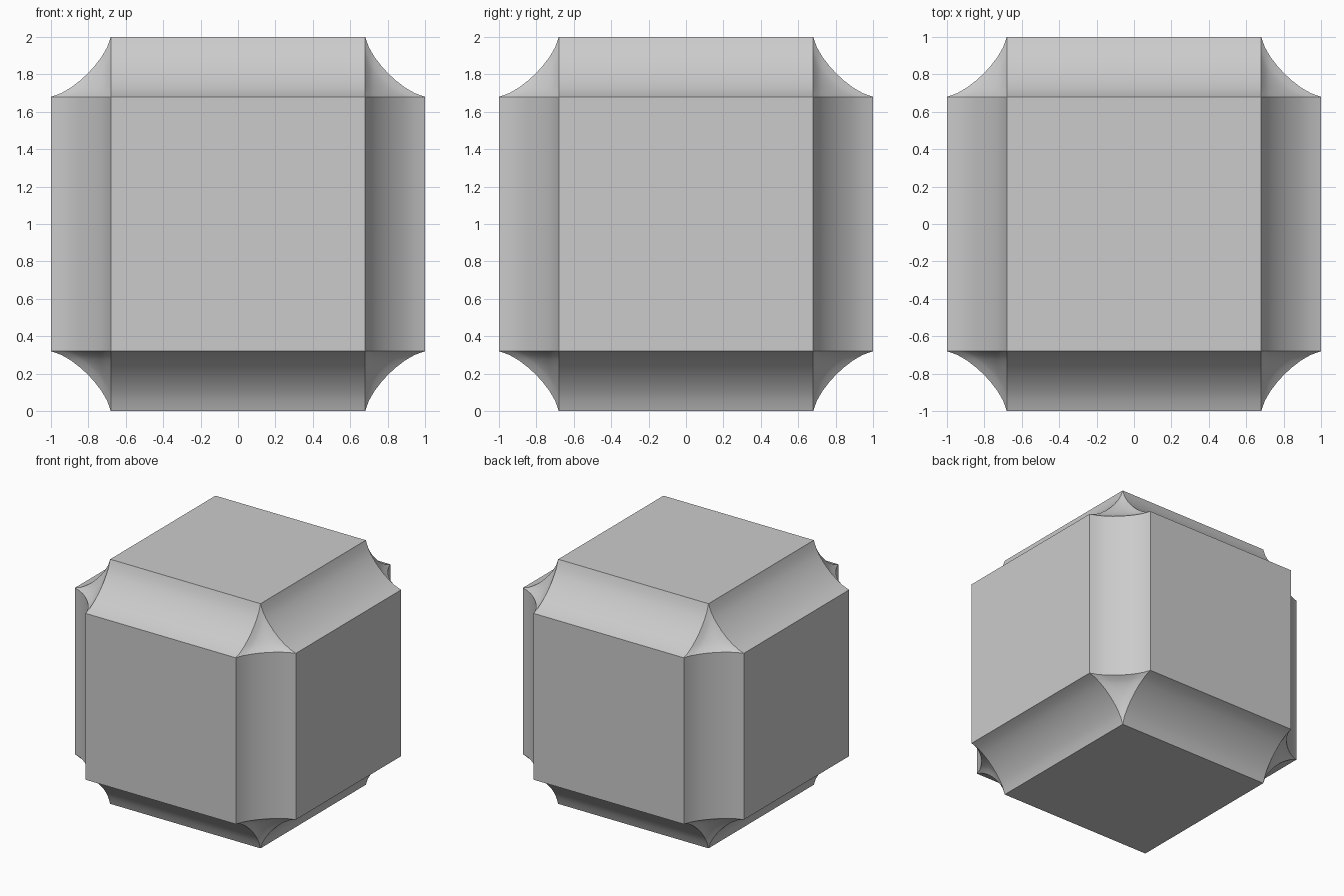
import bpy
import bmesh
from math import radians

if "Cube" in bpy.data.objects:
    bpy.data.objects.remove(bpy.data.objects["Cube"])

SIZE = 2.0      # overall edge length
BEVEL = 0.32    # width of the scooped edges
SEGMENTS = 8
PROFILE = 0.15  # below 0.25 gives a concave bevel

# Cube with concave bevels along every edge
bm = bmesh.new()
bmesh.ops.create_cube(bm, size=SIZE)
bmesh.ops.bevel(bm, geom=bm.edges[:], offset=BEVEL, offset_type='OFFSET',
                segments=SEGMENTS, profile=PROFILE,
                profile_type='SUPERELLIPSE', affect='EDGES',
                clamp_overlap=False)
bmesh.ops.translate(bm, verts=bm.verts[:], vec=(0, 0, SIZE / 2))
bmesh.ops.recalc_face_normals(bm, faces=bm.faces[:])

mesh = bpy.data.meshes.new("scooped_cube")
bm.to_mesh(mesh)
bm.free()
cube = bpy.data.objects.new("scooped_cube", mesh)
bpy.context.collection.objects.link(cube)

# Smooth scoops, crisp borders
bpy.context.view_layer.objects.active = cube
cube.select_set(True)
bpy.ops.object.shade_smooth_by_angle(angle=radians(30))
